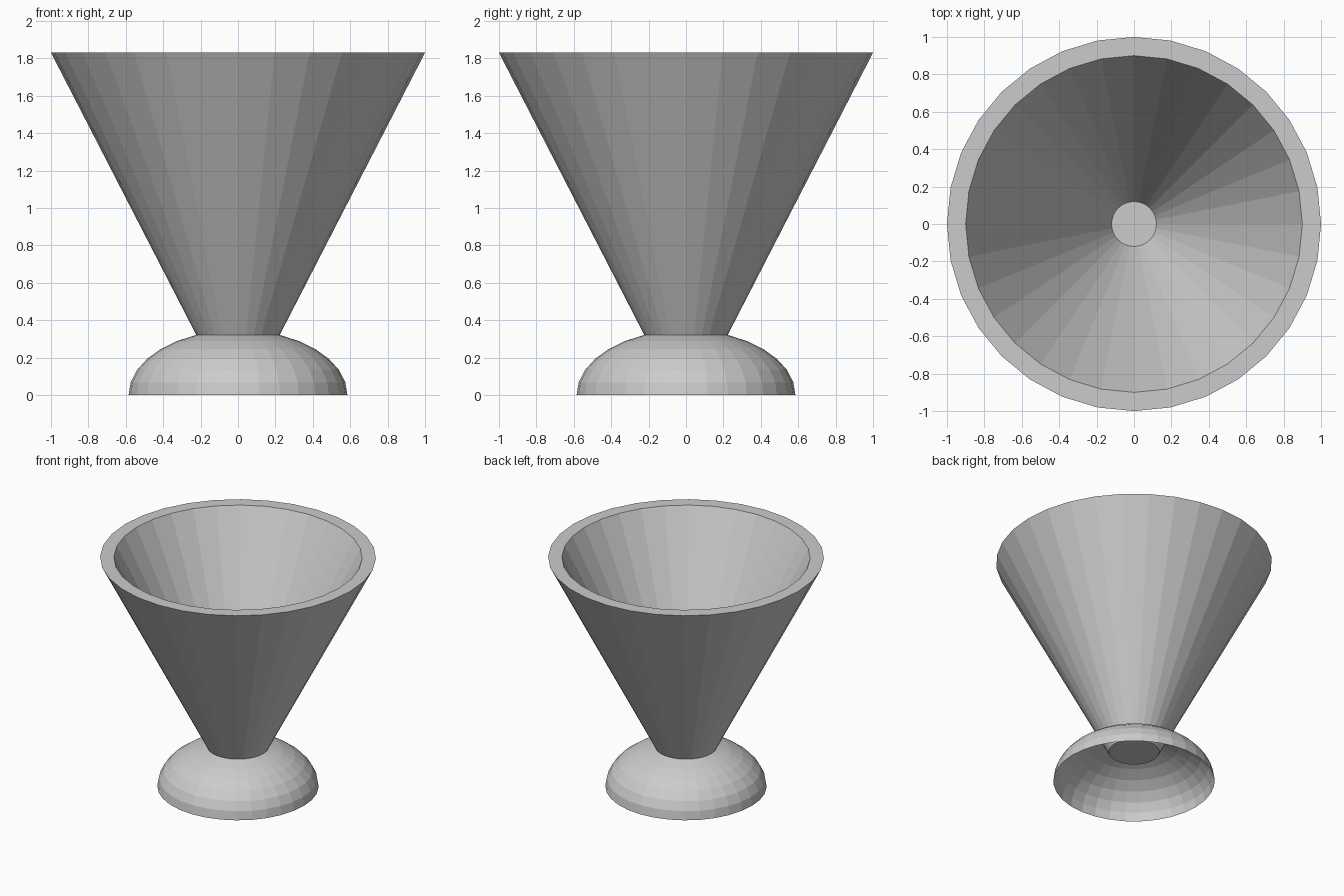
import bpy, bmesh, math

if "Cube" in bpy.data.objects:
    bpy.data.objects.remove(bpy.data.objects["Cube"])

SEGMENTS = 32

def lathe(name, profile, cap_start=False, cap_end=False):
    """Revolve (radius, height) points around z into flat-shaded rings."""
    bm = bmesh.new()
    rings = []
    for r, z in profile:
        rings.append([bm.verts.new((r * math.cos(a), r * math.sin(a), z))
                      for a in (2 * math.pi * i / SEGMENTS for i in range(SEGMENTS))])
    for low, high in zip(rings, rings[1:]):
        for i in range(SEGMENTS):
            j = (i + 1) % SEGMENTS
            bm.faces.new((low[i], low[j], high[j], high[i]))
    if cap_start:
        bm.faces.new(rings[0][::-1])
    if cap_end:
        bm.faces.new(rings[-1])
    mesh = bpy.data.meshes.new(name)
    bm.to_mesh(mesh)
    bm.free()
    obj = bpy.data.objects.new(name, mesh)
    bpy.context.collection.objects.link(obj)
    return obj

# Conical cup: outer wall, flat rim, inner wall, closed floor and underside
lathe("cup", [(0.184, 0.245), (1.0, 1.83), (0.9, 1.83), (0.12, 0.32)],
      cap_start=True, cap_end=True)

# Hollow foot: thin flattened dome, open below and meeting the cup above
step = math.radians(11.25)
lathe("foot", [(0.585 * math.cos(k * step), 0.347 * math.sin(k * step))
               for k in range(7)])
